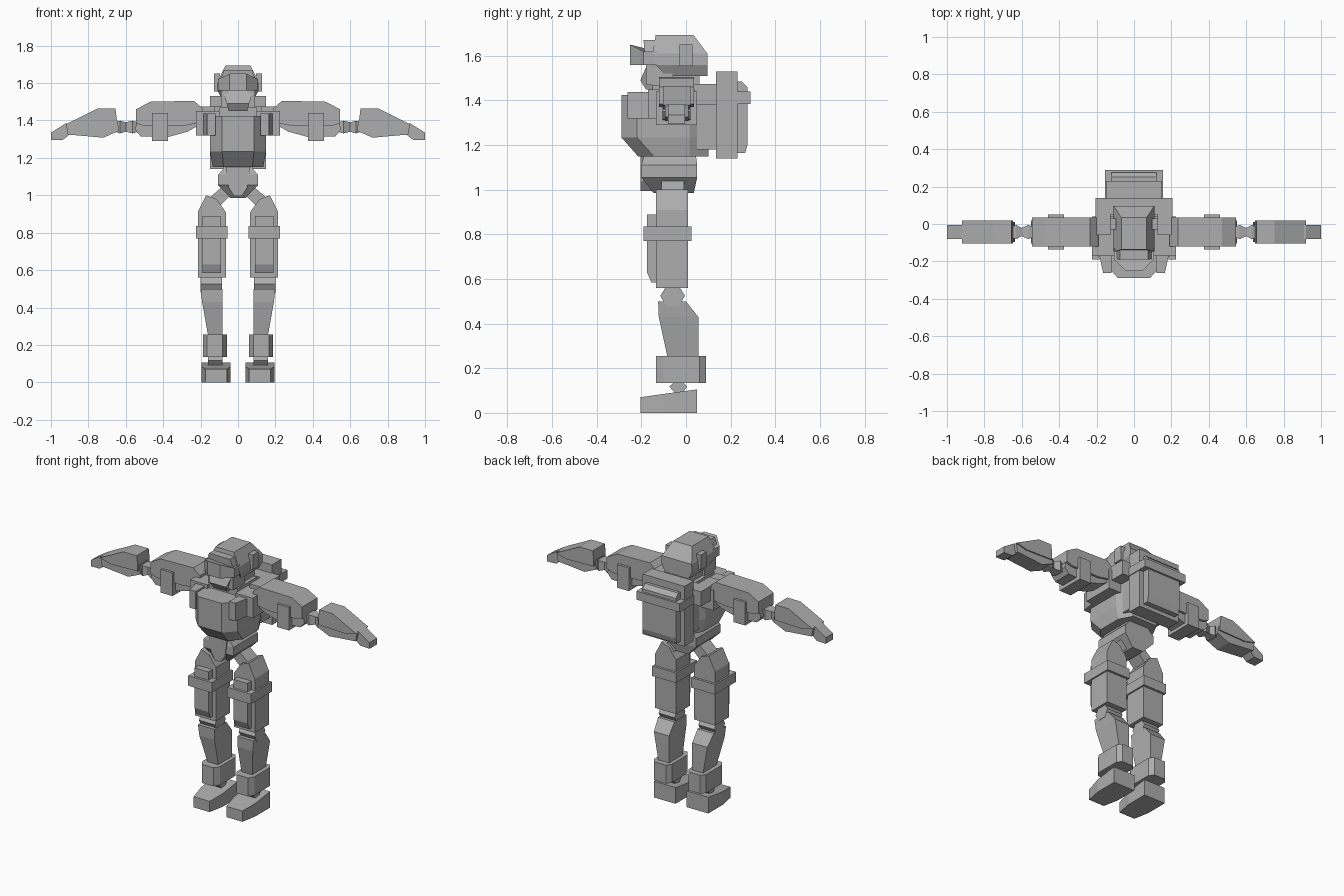
import bpy, bmesh

grey = bpy.data.materials.new("plain grey")
grey.diffuse_color = (0.42, 0.42, 0.42, 1)


def skin(name, rings, mirror=False):
    """Join closed rings of equal length into a capped solid."""
    bm = bmesh.new()
    vs = [[bm.verts.new(p) for p in r] for r in rings]
    n = len(vs[0])
    for a, b in zip(vs, vs[1:]):
        for i in range(n):
            j = (i + 1) % n
            bm.faces.new((a[i], a[j], b[j], b[i]))
    bm.faces.new(vs[0][::-1])
    bm.faces.new(vs[-1])
    bmesh.ops.recalc_face_normals(bm, faces=bm.faces)
    me = bpy.data.meshes.new(name)
    bm.to_mesh(me)
    bm.free()
    me.materials.append(grey)
    ob = bpy.data.objects.new(name, me)
    bpy.context.collection.objects.link(ob)
    if mirror:
        m = ob.modifiers.new("mirror", "MIRROR")
        m.use_mirror_merge = False
    return ob


def prism(name, axis, pts, a, b, mirror=False):
    """Extrude a 2D profile along an axis (the two other axes in order)."""
    def put(p, t):
        return {"x": (t, p[0], p[1]), "y": (p[0], t, p[1]), "z": (p[0], p[1], t)}[axis]
    return skin(name, [[put(p, t) for p in pts] for t in (a, b)], mirror)


def box(name, x0, x1, y0, y1, z0, z1, mirror=False):
    return prism(name, "z", [(x0, y0), (x1, y0), (x1, y1), (x0, y1)], z0, z1, mirror)


def stack(name, levels, mirror=False):
    """Loft of rectangles: each level is z, x0, x1, y0, y1."""
    return skin(name, [[(a, c, z), (b, c, z), (b, d, z), (a, d, z)]
                       for z, a, b, c, d in levels], mirror)


def sym(half):
    """Complete a half profile (x >= 0) across x = 0."""
    return half + [(-x, v) for x, v in reversed(half)]


# Head
stack("helmet", [(1.51, -.085, .085, -.09, .096), (1.56, -.11, .11, -.135, .096),
                 (1.61, -.108, .108, -.15, .096), (1.693, -.067, .067, -.136, .034)])
stack("brow", [(1.53, -.085, .085, -.15, -.08), (1.6, -.1, .1, -.185, -.08),
               (1.67, -.075, .075, -.19, -.08)])
rings = []
for z, lift in ((1.56, 0), (1.62, .03)):
    rings.append([(.107, -.13, z), (.107, -.19, z), (.045, -.25, z + lift),
                  (-.045, -.25, z + lift), (-.107, -.19, z), (-.107, -.13, z)])
skin("visor", rings)
box("ear_pad", .095, .127, -.03, .03, 1.555, 1.65, True)
stack("jaw", [(1.45, -.05, .05, -.18, -.07), (1.49, -.06, .06, -.205, -.05),
              (1.57, -.085, .085, -.17, -.03)])
box("cheek_guard", .05, .09, -.18, -.06, 1.47, 1.56, True)
box("neck", -.075, .075, -.12, .06, 1.38, 1.52)
box("collar", -.1, .1, -.15, .07, 1.42, 1.47)

# Chest, lofted from eight-sided rings
rings = []
for z, f, s in ((1.15, -.215, .9), (1.235, -.29, 1), (1.425, -.29, 1)):
    plan = [(.1 * s, .1), (.15 * s, .015), (.15 * s, f + .07), (.085 * s, f)]
    rings.append([(x, y, z) for x, y in sym(plan)])
skin("chest", rings)
prism("chest_strap", "z", [(.12, .03), (.2, .03), (.2, -.1), (.165, -.262), (.12, -.262)],
      1.32, 1.437, True)
box("shoulder_strap", .125, .205, -.06, .14, 1.38, 1.475, True)
box("shoulder_joint", .1, .225, -.17, .04, 1.32, 1.45, True)

# Backpack
box("backpack", -.15, .15, .135, .23, 1.14, 1.53)
prism("backpack_panel", "x", [(.22, 1.165), (.265, 1.165), (.275, 1.2), (.275, 1.46),
                              (.25, 1.485), (.22, 1.485)], -.12, .12)
box("backpack_band", -.155, .155, .13, .288, 1.385, 1.44)
box("backpack_mount", -.13, .13, .05, .15, 1.18, 1.475)

# Waist and pelvis
stack("waist", [(1.11, -.09, .09, -.19, .045), (1.17, -.07, .07, -.18, .04)])
stack("pelvis", [(.985, -.04, .04, -.145, .035), (1.055, -.107, .107, -.2, .05),
                 (1.11, -.107, .107, -.2, .05), (1.15, -.07, .07, -.19, .045)])
prism("groin_guard", "y", sym([(.065, 1.15), (.05, 1.04), (.02, .995)]), -.205, -.12)
prism("hip_strut", "y", [(.04, 1.0), (.08, 1.05), (.16, .98), (.11, .93)], -.11, -.01, True)

# Legs
prism("thigh", "y", [(.065, .56), (.215, .56), (.215, .91), (.17, 1.0), (.115, .98),
                     (.065, .91)], -.135, .01, True)
box("thigh_band", .055, .225, -.19, .025, .77, .835, True)
prism("thigh_plate", "x", [(-.13, .585), (-.155, .585), (-.175, .63), (-.175, .89),
                           (-.13, .89)], .09, .19, True)
prism("knee", "x", [(-.09, .48), (-.115, .525), (-.09, .565), (-.03, .565), (-.005, .525),
                    (-.03, .48)], .085, .2, True)
stack("calf", [(.25, .083, .16, -.083, .055), (.43, .083, .192, -.122, .055),
               (.5, .083, .2, -.125, 0)], True)
prism("ankle_guard", "z", [(.082, -.135), (.165, -.135), (.187, -.1), (.187, .06),
                           (.165, .09), (.082, .09), (.06, .06), (.06, -.1)],
      .135, .255, True)
prism("ankle", "x", [(-.05, .09), (-.075, .118), (-.05, .14), (-.015, .14), (.005, .118),
                     (-.015, .09)], .083, .16, True)
skin("foot", [[(.06, -.205, 0), (.175, -.205, 0), (.175, -.205, .07), (.06, -.205, .07)],
              [(.04, -.1, 0), (.195, -.1, 0), (.195, -.1, .085), (.04, -.1, .085)],
              [(.04, .05, 0), (.195, .05, 0), (.195, .05, .105), (.04, .05, .105)]], True)

# Arms
prism("upper_arm_shell", "y", [(.19, 1.39), (.19, 1.465), (.235, 1.505), (.47, 1.5),
                               (.545, 1.46), (.545, 1.385), (.5, 1.37), (.3, 1.37)],
      -.12, .035, True)
prism("upper_arm", "y", [(.2, 1.38), (.27, 1.34), (.38, 1.31), (.52, 1.315), (.55, 1.35),
                         (.54, 1.4), (.2, 1.42)], -.105, .02, True)
box("arm_band", .375, .46, -.135, .05, 1.29, 1.44, True)
# Elbow: pinched eight-sided joint along x
skin("elbow", [[(x, -.043 - h, 1.365 - v), (x, -.043 + h, 1.365 - v),
                (x, -.043 + h, 1.365 + v), (x, -.043 - h, 1.365 + v)]
               for x, h, v in ((.53, .025, .025), (.565, .038, .034), (.6, .022, .025),
                               (.63, .038, .034), (.66, .025, .025))], True)
prism("forearm_shell", "y", [(.648, 1.365), (.648, 1.405), (.655, 1.465), (.75, 1.465),
                             (.84, 1.42), (.92, 1.38), (.845, 1.36)], -.103, .02, True)
prism("forearm", "y", [(.635, 1.345), (.72, 1.308), (.91, 1.325), (.92, 1.38), (.84, 1.41),
                       (.645, 1.4)], -.095, .012, True)
prism("hand", "y", [(.9, 1.325), (.935, 1.297), (1.0, 1.295), (1.0, 1.335), (.92, 1.385),
                    (.88, 1.385)], -.08, -.005, True)
